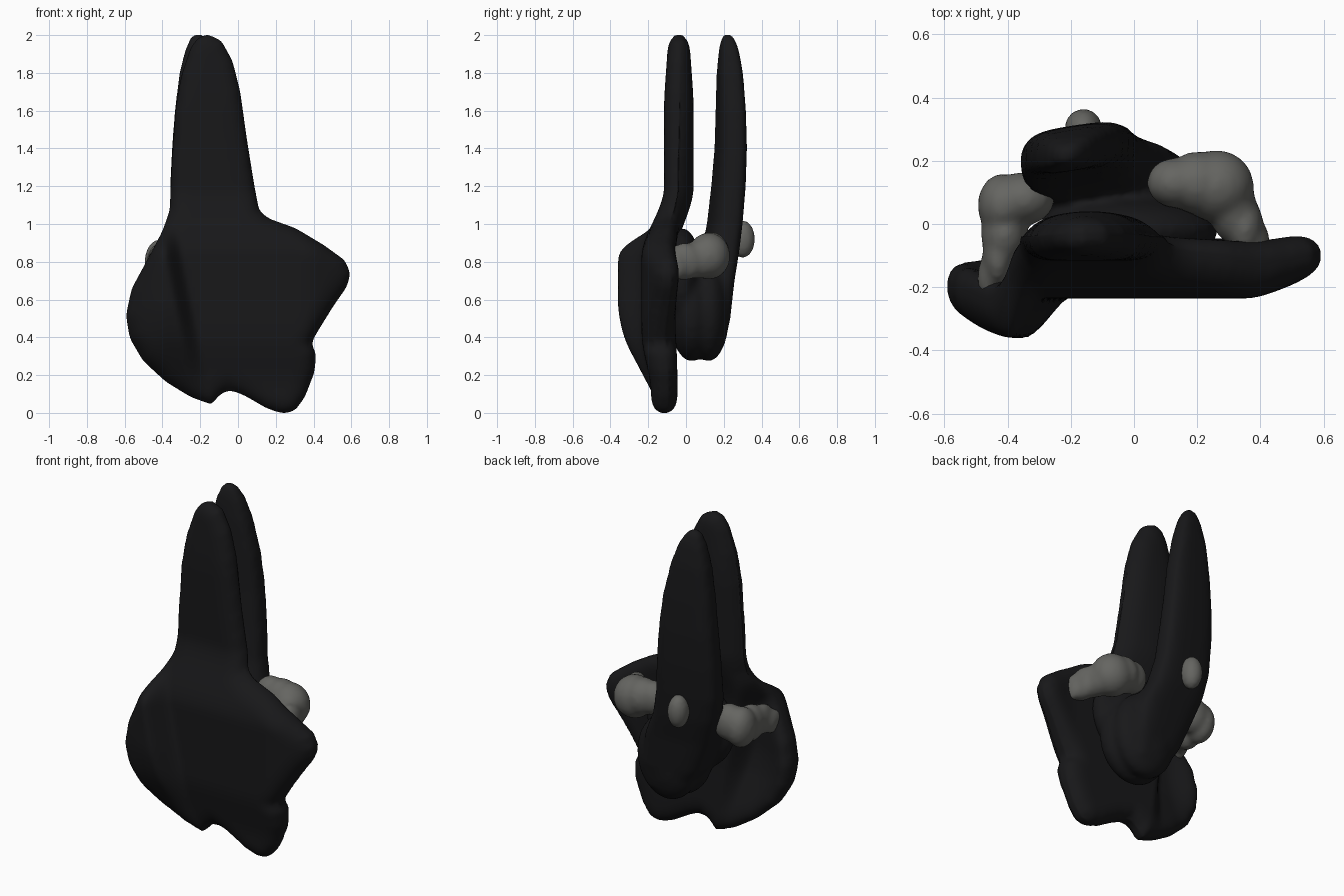
import bpy, bmesh, math
from mathutils import Matrix, Vector
from mathutils.geometry import intersect_point_line

if "Cube" in bpy.data.objects:
    bpy.data.objects.remove(bpy.data.objects["Cube"])


def material(name, col):
    m = bpy.data.materials.new(name)
    m.diffuse_color = (*col, 1)
    m.use_nodes = True
    m.node_tree.nodes["Principled BSDF"].inputs["Base Color"].default_value = m.diffuse_color
    return m


DARK = material("dark", (0.009, 0.009, 0.010))
GREY = material("stone_grey", (0.13, 0.13, 0.12))


def fuse(name, bm, mat, voxel, smooth):
    """Voxel-fuse closed pieces into one smooth skin and bake it."""
    bmesh.ops.recalc_face_normals(bm, faces=bm.faces)
    me = bpy.data.meshes.new(name)
    bm.to_mesh(me)
    bm.free()
    ob = bpy.data.objects.new(name, me)
    bpy.context.collection.objects.link(ob)
    r = ob.modifiers.new("remesh", 'REMESH')
    r.mode = 'VOXEL'
    r.voxel_size = voxel
    s = ob.modifiers.new("smooth", 'SMOOTH')
    s.iterations = smooth
    s.factor = 0.5
    dg = bpy.context.evaluated_depsgraph_get()
    baked = bpy.data.meshes.new_from_object(ob.evaluated_get(dg))
    ob.modifiers.clear()
    ob.data = baked
    baked.materials.clear()
    baked.materials.append(mat)
    for p in baked.polygons:
        p.use_smooth = True
        p.material_index = 0
    return ob


def ellipsoid(bm, c, r):
    bmesh.ops.create_icosphere(bm, subdivisions=3, radius=1,
                               matrix=Matrix.Translation(c) @ Matrix.Diagonal((*r, 1)))


def loft(bm, rows, n=28):
    """Stack of boxy, slightly tilted ellipses: z, centre x, y, radius x, y."""
    rings = []
    for z, cx, cy, rx, ry in rows:
        ring = []
        for i in range(n):
            a = 2 * math.pi * i / n
            c, s = math.cos(a), math.sin(a)
            x = rx * math.copysign(abs(c) ** 0.6, c)
            y = ry * math.copysign(abs(s) ** 0.6, s)
            ring.append(bm.verts.new((cx + x, cy + y + 0.15 * x, z)))
        rings.append(ring)
    for a, b in zip(rings, rings[1:]):
        for i in range(n):
            bm.faces.new((a[i], a[(i + 1) % n], b[(i + 1) % n], b[i]))
    bm.faces.new(rings[0][::-1])
    bm.faces.new(rings[-1])


def step(a, b, v):
    t = max(0, min(1, (v - a) / (b - a)))
    return t * t * (3 - 2 * t)


def lerp(a, b, t):
    return a + (b - a) * t


# Front shell: outlined plate with an upright blade, bent in depth
outline = [(-.16, 2), (-.09, 1.97), (-.03, 1.86), (.01, 1.7), (.045, 1.45), (.085, 1.2),
           (.11, 1.07), (.16, 1.03), (.3, .98), (.45, .89), (.56, .81), (.59, .74),
           (.57, .67), (.5, .57), (.42, .44), (.38, .37), (.41, .32), (.4, .22),
           (.35, .09), (.3, .02), (.24, 0), (.15, .03), (.03, .1), (-.05, .13),
           (-.1, .1), (-.14, .05), (-.25, .09), (-.38, .17), (-.5, .28), (-.57, .4),
           (-.59, .52), (-.56, .66), (-.49, .79), (-.4, .96), (-.36, 1.07), (-.35, 1.3),
           (-.33, 1.6), (-.3, 1.78), (-.25, 1.93), (-.21, 1.985)]
EDGES = [(Vector(a), Vector(b)) for a, b in zip(outline, outline[1:] + outline[:1])]


def rim_distance(x, z):
    p, best = Vector((x, z)), 9
    for a, b in EDGES:
        q, f = intersect_point_line(p, a, b)
        q = a if f < 0 else b if f > 1 else q.to_2d()
        best = min(best, (p - q.to_2d()).length)
    return best


T = 0.07
bm = bmesh.new()
front = [bm.verts.new((x, -T, z)) for x, z in outline]
back = [bm.verts.new((x, T, z)) for x, z in outline]
bm.faces.new(front)
bm.faces.new(back[::-1])
for i in range(len(outline)):
    j = (i + 1) % len(outline)
    bm.faces.new((front[i], back[i], back[j], front[j]))
shell = fuse("front_shell", bm, DARK, 0.018, 10)
vs = shell.data.vertices
x0, x1 = min(v.co.x for v in vs), max(v.co.x for v in vs)
z0, z1 = min(v.co.z for v in vs), max(v.co.z for v in vs)
for v in vs:
    x = -.59 + 1.18 * (v.co.x - x0) / (x1 - x0)
    z = 2 * (v.co.z - z0) / (z1 - z0)
    t = v.co.y / T
    up = step(.82, 1.2, z)
    crease = -.15 - .2 * z
    lobe = step(crease + .03, crease - .08, x) * step(0, .6, z) * (1 - step(.85, 1.12, z))
    edge = step(-.38, -.6, x)
    c_body = lerp(-.115, -.145, step(.1, .45, z)) + .045 * step(.35, .6, x)
    c_body += -.125 * lobe + .07 * edge * lobe
    h_body = lerp(.07, .09, step(.1, .4, z)) - .02 * step(.35, .6, x)
    tip = 1 - .25 * step(1.6, 2, z)
    d = min(1, rim_distance(x, z) / .1)
    rounding = .4 + .6 * math.sqrt(1 - (1 - d) ** 2)
    y = lerp(c_body, -.038, up) + t * rounding * lerp(h_body, .078 * tip, up)
    if t > 0:
        y -= .05 * up * t * min(1, ((x + .14) / .22) ** 2)
    v.co = Vector((x, y, z))

# Rear blade with the rounded lobe and core that join it to the shell
bm = bmesh.new()
loft(bm, [(.36, .02, .1, .12, .1), (.5, -.02, .12, .18, .105), (.7, -.08, .15, .2, .095),
          (.85, -.14, .18, .19, .09), (1.0, -.17, .205, .187, .083), (1.2, -.18, .225, .18, .08),
          (1.4, -.185, .237, .165, .076), (1.6, -.19, .237, .145, .072), (1.8, -.2, .232, .11, .064),
          (1.92, -.205, .227, .075, .05), (1.98, -.21, .222, .045, .035), (2.005, -.21, .22, .02, .02)])
ellipsoid(bm, (.03, .12, .53), (.2, .11, .26))
ellipsoid(bm, (.03, .03, .53), (.22, .12, .26))
ellipsoid(bm, (-.02, -.02, .7), (.29, .11, .28))
fuse("rear_blade", bm, DARK, 0.018, 6)

# Grey lumps wedged between shell and blade, and the small knob behind
lumps = {
    "right_lump": [((.26, .12, .83), (.12, .115, .125)), ((.13, .13, .86), (.09, .08, .1)),
                   ((.2, .13, .85), (.1, .1, .11)),
                   ((.31, .06, .81), (.075, .12, .1)), ((.35, -.01, .80), (.06, .1, .1)),
                   ((.39, -.06, .78), (.04, .07, .08))],
    "left_lump": [((-.415, .06, .8), (.08, .1, .12)), ((-.35, .08, .82), (.1, .085, .11)),
                  ((-.41, -.03, .79), (.075, .1, .11)), ((-.43, -.1, .79), (.05, .1, .09)),
                  ((-.46, -.17, .76), (.035, .08, .07))],
    "rear_knob": [((-.16, .3, .92), (.06, .065, .1))],
}
for name, parts in lumps.items():
    bm = bmesh.new()
    for c, r in parts:
        ellipsoid(bm, c, r)
    fuse(name, bm, GREY, 0.014, 8 if len(parts) > 1 else 2)
